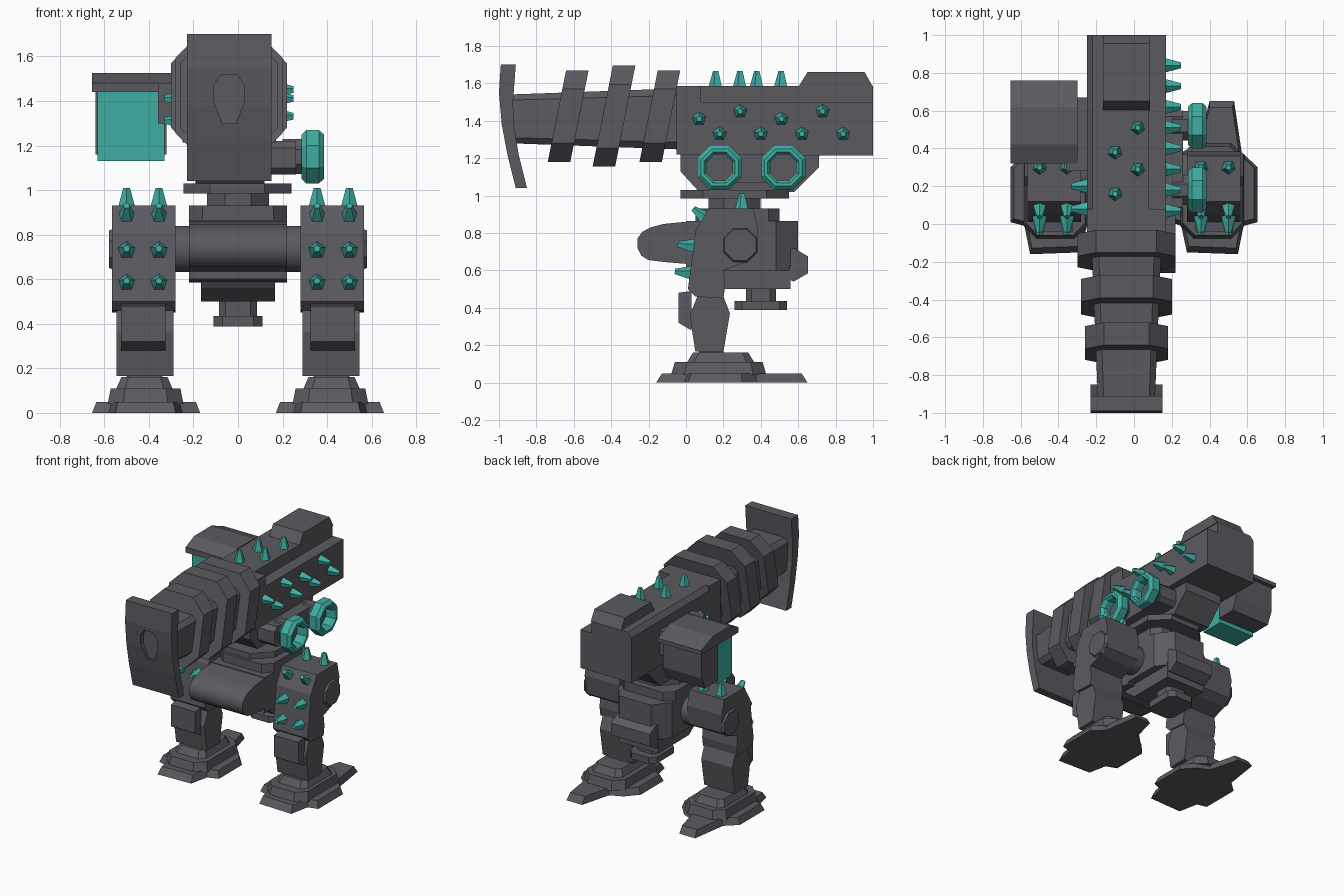
import bpy, bmesh, math
from mathutils import Vector, Matrix

cube = bpy.data.objects.get("Cube")
if cube:
    bpy.data.objects.remove(cube, do_unlink=True)


def material(name, rgb):
    mat = bpy.data.materials.new(name)
    mat.use_nodes = True
    mat.diffuse_color = (*rgb, 1)
    mat.node_tree.nodes["Principled BSDF"].inputs["Base Color"].default_value = (*rgb, 1)
    return mat


GREY = material("dark grey", (0.105, 0.102, 0.118))
TEAL = material("teal", (0.05, 0.42, 0.36))


def finish(name, bm, mat, smooth=False):
    bmesh.ops.recalc_face_normals(bm, faces=bm.faces)
    mesh = bpy.data.meshes.new(name)
    bm.to_mesh(mesh)
    bm.free()
    mesh.materials.append(mat)
    obj = bpy.data.objects.new(name, mesh)
    bpy.context.collection.objects.link(obj)
    if smooth:
        bpy.ops.object.select_all(action="DESELECT")
        obj.select_set(True)
        bpy.context.view_layer.objects.active = obj
        bpy.ops.object.shade_smooth_by_angle(angle=math.radians(40))
    return obj


def prism(name, axis, outline, lo, hi, mat=GREY, scale=1, shear=0, smooth=False):
    """Extrude an outline along an axis; the far end may be scaled, or y sheared by z."""
    us, vs = zip(*outline)
    cu, cv = (min(us) + max(us)) / 2, (min(vs) + max(vs)) / 2
    bm = bmesh.new()
    rings = []
    for depth, k in ((lo, 1), (hi, scale)):
        ring = []
        for u, v in outline:
            u, v = cu + (u - cu) * k, cv + (v - cv) * k
            co = {"x": (depth, u, v), "y": (u, depth + shear * (v - cv), v), "z": (u, v, depth)}[axis]
            ring.append(bm.verts.new(co))
        rings.append(ring)
        bm.faces.new(ring)
    a, b = rings
    for i in range(len(a)):
        j = (i + 1) % len(a)
        bm.faces.new((a[i], a[j], b[j], b[i]))
    return finish(name, bm, mat, smooth)


def rect(u0, u1, v0, v1, c=0):
    """Rectangle outline with optional cut corners."""
    if not c:
        return [(u0, v0), (u1, v0), (u1, v1), (u0, v1)]
    return [(u0 + c, v0), (u1 - c, v0), (u1, v0 + c), (u1, v1 - c),
            (u1 - c, v1), (u0 + c, v1), (u0, v1 - c), (u0, v0 + c)]


def ngon(u, v, r, n=8):
    angles = [math.tau * (i + 0.5) / n for i in range(n)]
    return [(u + r * math.cos(a), v + r * math.sin(a)) for a in angles]


def spike(name, base, direction):
    d = Vector(direction).normalized()
    place = Matrix.Translation(Vector(base) + d * 0.035) @ d.to_track_quat("Z", "Y").to_matrix().to_4x4()
    bm = bmesh.new()
    bmesh.ops.create_cone(bm, cap_ends=True, segments=5, radius1=0.041, radius2=0.016, depth=0.09, matrix=place)
    finish(name, bm, TEAL)


def ring(name, x, y, z):
    section = [(0.075, -0.03), (0.09, -0.05), (0.108, -0.05), (0.13, -0.028),
               (0.13, 0.028), (0.108, 0.05), (0.09, 0.05), (0.075, 0.03)]
    bm = bmesh.new()
    loops = []
    for i in range(8):
        a = math.tau * (i + 0.5) / 8
        loops.append([bm.verts.new((x + h, y + r * math.cos(a), z + r * math.sin(a))) for r, h in section])
    for i in range(8):
        for j in range(8):
            p, q, k = loops[i], loops[(i + 1) % 8], (j + 1) % 8
            bm.faces.new((p[j], p[k], q[k], q[j]))
    finish(name, bm, TEAL)


# Muzzle plate with its recessed opening
plate = prism("muzzle_plate", "x", [
    (-0.99, 1.7), (-0.91, 1.7), (-0.925, 1.5), (-0.92, 1.38), (-0.895, 1.22), (-0.85, 1.04),
    (-0.91, 1.04), (-0.955, 1.22), (-0.985, 1.38), (-1, 1.55)], -0.23, 0.15)
hole = [(-0.075, 1.52), (-0.005, 1.52), (0.03, 1.47), (0.03, 1.4),
        (-0.01, 1.3), (-0.07, 1.3), (-0.11, 1.4), (-0.11, 1.47)]
cutter = prism("opening_cutter", "y", hole, -1.1, -0.955)
cutter.hide_render = True
cut = plate.modifiers.new("opening", "BOOLEAN")
cut.object, cut.solver = cutter, "EXACT"
bpy.context.view_layer.objects.active = plate
bpy.ops.object.modifier_apply(modifier=cut.name)
bpy.data.objects.remove(cutter, do_unlink=True)

# Barrel and slanted bands
prism("barrel", "y", rect(-0.19, 0.11, 1.28, 1.54, 0.03), -0.95, 0.02, scale=1.27)
for i, (y, half, rise) in enumerate([(-0.69, 0.22, 0.245), (-0.445, 0.24, 0.27), (-0.2, 0.26, 0.245)]):
    band = rect(-0.04 - half, -0.04 + half, 1.425 - rise, 1.425 + rise, 0.1)
    prism(f"barrel_band_{i + 1}", "y", band, y, y + 0.12, shear=0.2)

# Gun housing
prism("housing_front", "y", rect(-0.25, 0.17, 1.22, 1.585), -0.05, 0.08)
prism("housing", "y", [(-0.25, 1.215), (0.17, 1.215), (0.17, 1.5), (0.08, 1.5),
                       (0.08, 1.585), (-0.22, 1.585), (-0.25, 1.55)], 0.08, 1)
prism("housing_ridge", "x", [(0.6, 1.58), (0.65, 1.66), (0.955, 1.66), (1, 1.58)], -0.165, 0.085)
for i, (x, y) in enumerate([(-0.1, 0.16), (0.02, 0.29), (-0.1, 0.38), (0.02, 0.51)]):
    spike(f"top_spike_{i + 1}", (x, y, 1.585), (0, 0, 1))
side_spots = [(0.07, 1.41), (0.29, 1.45), (0.51, 1.41), (0.73, 1.45),
              (0.18, 1.33), (0.4, 1.33), (0.62, 1.33), (0.84, 1.33)]
for i, (y, z) in enumerate(side_spots):
    spike(f"left_spike_{i + 1}", (0.17, y, z), (1, 0, 0))
for i, (y, z) in enumerate([(0.2, 1.41), (0.08, 1.31)]):
    spike(f"right_spike_{i + 1}", (-0.25, y, z), (-1, 0, 0))

# Side pod on the right
prism("pod_mount", "x", rect(0.28, 0.67, 1.3, 1.48), -0.36, -0.24)
prism("pod_roof", "x", [(0.32, 1.44), (0.76, 1.44), (0.76, 1.47), (0.62, 1.525), (0.42, 1.525), (0.32, 1.48)],
      -0.655, -0.3)
prism("pod_front", "x", rect(0.36, 0.54, 1.13, 1.45), -0.63, -0.33, TEAL)
prism("pod_back", "x", [(0.54, 1.16), (0.69, 1.16), (0.73, 1.25), (0.73, 1.45), (0.54, 1.45)], -0.64, -0.32)

# Twin rings on the left
prism("ring_bracket", "x", rect(0.06, 0.6, 1.07, 1.22, 0.03), 0.1, 0.26)
for i, y in enumerate((0.18, 0.52)):
    prism(f"ring_hub_{i + 1}", "x", ngon(y, 1.15, 0.085), 0.2, 0.31)
    ring(f"ring_{i + 1}", 0.335, y, 1.15)

# Turret mount
prism("gun_cradle", "x", [(0.07, 1.02), (0.58, 1.02), (0.71, 1.15), (0.71, 1.22), (-0.03, 1.22), (-0.03, 1.13)],
      -0.19, 0.12)
prism("turret_disc", "z", rect(-0.245, 0.24, -0.03, 0.55, 0.12), 0.985, 1.03)
prism("turret_neck", "z", ngon(0, 0.26, 0.15), 0.9, 1)

# Hull
prism("hull_top", "z", rect(-0.22, 0.22, 0.05, 0.5, 0.06), 0.84, 0.93)
prism("hull", "z", [(-0.22, 0), (0.22, 0), (0.22, 0.48), (0.13, 0.6), (-0.13, 0.6), (-0.22, 0.48)], 0.6, 0.865)
prism("hull_belly", "x", [(0.05, 0.66), (0.12, 0.56), (0.2, 0.5), (0.56, 0.5), (0.56, 0.62), (0.4, 0.7)],
      -0.165, 0.165)
prism("hull_nose", "x", [
    (0.2, 0.865), (0, 0.86), (-0.12, 0.848), (-0.19, 0.83), (-0.235, 0.805), (-0.26, 0.77), (-0.26, 0.72),
    (-0.24, 0.68), (-0.2, 0.655), (-0.12, 0.645), (0, 0.635), (0.1, 0.59), (0.2, 0.585)], -0.22, 0.22, smooth=True)
prism("rear_roller", "x", ngon(0.575, 0.63, 0.09, 6), -0.16, 0.16)
prism("belly_neck", "z", rect(-0.085, 0.085, 0.32, 0.48, 0.03), 0.42, 0.52)
prism("belly_foot", "z", rect(-0.11, 0.11, 0.26, 0.54, 0.04), 0.388, 0.435)

# Legs, mirrored left and right
thigh = [(0.12, 0.93), (0.36, 0.93), (0.385, 0.82), (0.37, 0.68), (0.31, 0.64), (0.2, 0.6),
         (0.21, 0.52), (0.2, 0.45), (0.05, 0.46), (0.01, 0.5), (0.04, 0.72), (0.05, 0.81)]
shank = [(0.06, 0.46), (0.2, 0.46), (0.235, 0.37), (0.2, 0.165), (0.05, 0.165), (0.02, 0.36)]
knee = [(-0.04, 0.48), (0.03, 0.49), (0.03, 0.28), (0.01, 0.29), (-0.04, 0.32)]
sole = [(0.28, -0.15), (0.55, -0.16), (0.58, -0.01), (0.655, 0.01), (0.655, 0.3), (0.57, 0.38),
        (0.53, 0.65), (0.4, 0.65), (0.34, 0.42), (0.25, 0.38), (0.17, 0.29), (0.17, 0.02), (0.25, -0.01)]
for side, s in (("left", 1), ("right", -1)):
    def flip(outline):
        return [(u * s, v) for u, v in outline]

    prism(f"{side}_hip_axle", "x", ngon(0.27, 0.735, 0.105, 16), 0.18 * s, 0.3 * s, smooth=True)
    prism(f"{side}_thigh", "x", thigh, 0.28 * s, 0.565 * s)
    prism(f"{side}_hip_cap", "x", ngon(0.29, 0.735, 0.1), 0.56 * s, 0.58 * s, scale=0.9)
    prism(f"{side}_shank", "x", shank, 0.29 * s, 0.545 * s)
    prism(f"{side}_knee_pad", "x", knee, 0.325 * s, 0.525 * s)
    prism(f"{side}_ankle", "z", flip(rect(0.34, 0.5, 0.07, 0.2)), 0.13, 0.18)
    prism(f"{side}_sole", "z", flip(sole), 0, 0.05, scale=0.92)
    prism(f"{side}_foot_step", "z", flip(rect(0.245, 0.585, -0.08, 0.43, 0.07)), 0.04, 0.11, scale=0.92)
    prism(f"{side}_foot_top", "z", flip(rect(0.29, 0.55, 0, 0.37, 0.04)), 0.1, 0.16, scale=0.8)
    spots = [((0.3, 0.93), (0, 1)), ((0.1, 0.88), (-0.75, 0.6)),
             ((0.035, 0.73), (-1, 0.1)), ((0.02, 0.585), (-1, 0.1))]
    for i, x in enumerate((0.355, 0.5)):
        for j, ((y, z), d) in enumerate(spots):
            spike(f"{side}_leg_spike_{i + 1}_{j + 1}", (x * s, y, z), (0, *d))
